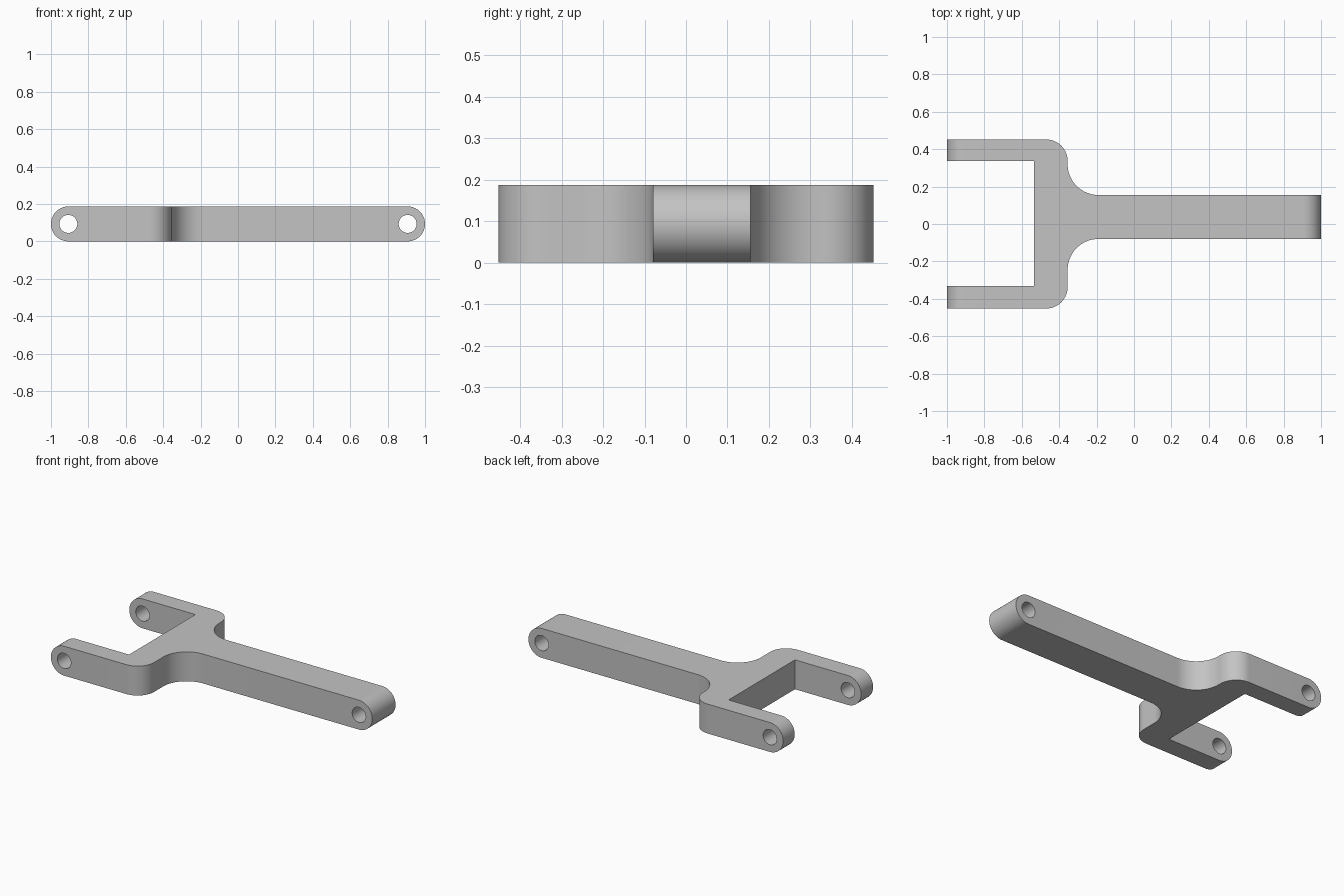
import bpy, bmesh
from math import sin, cos, pi, radians
from mathutils import Vector

if "Cube" in bpy.data.objects:
    bpy.data.objects.remove(bpy.data.objects["Cube"], do_unlink=True)

HEIGHT = 0.187
R = HEIGHT / 2            # rounded end radius
HOLE_R = 0.048
HOLE_X = 0.907
NECK_X = -0.355           # outer face of the fork bridge
CORNER, FILLET = 0.115, 0.165

metal = bpy.data.materials.new("plain grey")
metal.use_nodes = True
grey = (0.55, 0.55, 0.55, 1)
metal.diffuse_color = grey
metal.node_tree.nodes["Principled BSDF"].inputs["Base Color"].default_value = grey


def arc(cx, cy, r, start, end, steps=20):
    angles = [radians(start + (end - start) * i / steps) for i in range(steps + 1)]
    return [(cx + r * cos(a), cy + r * sin(a)) for a in angles]


def prism(name, points, direction):
    """Extrude a closed loop of 3D points along a direction."""
    bm = bmesh.new()
    face = bm.faces.new([bm.verts.new(p) for p in points])
    new = bmesh.ops.extrude_face_region(bm, geom=[face])["geom"]
    bmesh.ops.translate(bm, vec=Vector(direction),
                        verts=[v for v in new if isinstance(v, bmesh.types.BMVert)])
    bmesh.ops.recalc_face_normals(bm, faces=bm.faces)
    mesh = bpy.data.meshes.new(name)
    bm.to_mesh(mesh)
    bm.free()
    mesh.materials.append(metal)
    obj = bpy.data.objects.new(name, mesh)
    bpy.context.collection.objects.link(obj)
    return obj


def boolean(target, cutter, operation):
    mod = target.modifiers.new(operation.title(), "BOOLEAN")
    mod.operation, mod.object, mod.solver = operation, cutter, "EXACT"
    cutter.hide_render = True
    bpy.context.view_layer.objects.active = target
    bpy.ops.object.modifier_apply(modifier=mod.name)
    bpy.data.objects.remove(cutter, do_unlink=True)


def shoulder(shank_y, outer_y):
    """Half outline from the shank, through fillet and corner, to a prong."""
    s = 1 if outer_y > 0 else -1
    inner = arc(NECK_X + FILLET, shank_y * s + FILLET, FILLET, 270, 180)
    outer = arc(NECK_X - CORNER, outer_y * s - CORNER, CORNER, 0, 90)
    return [(x, y * s) for x, y in inner + outer]


# Forked plan outline, made oversize so the side profile trims it
LONG = 1.1
back = [(LONG, 0.155)] + shoulder(0.155, 0.452) + [(-LONG, 0.452)]
gap = [(-LONG, 0.336), (-0.535, 0.336), (-0.535, -0.331), (-LONG, -0.331)]
front = [(LONG, -0.08)] + shoulder(-0.08, -0.452) + [(-LONG, -0.452)]
outline = back + gap + front[::-1]
link = prism("forked_link", [(x, y, -0.1) for x, y in outline], (0, 0, 0.4))

# Side profile with fully rounded ends
side = arc(1 - R, R, R, -90, 90, 32) + arc(R - 1, R, R, 90, 270, 32)
boolean(link, prism("side_profile", [(x, -0.6, z) for x, z in side], (0, 1.2, 0)), "INTERSECT")

# Pivot holes through the shank tip and both prongs
for x in (-HOLE_X, HOLE_X):
    circle = arc(x, R, HOLE_R, 0, 360, 40)[:-1]
    boolean(link, prism("hole_cutter", [(a, -0.6, z) for a, z in circle], (0, 1.2, 0)), "DIFFERENCE")

bpy.ops.object.select_all(action="DESELECT")
link.select_set(True)
bpy.context.view_layer.objects.active = link
bpy.ops.object.shade_smooth_by_angle(angle=radians(30))
